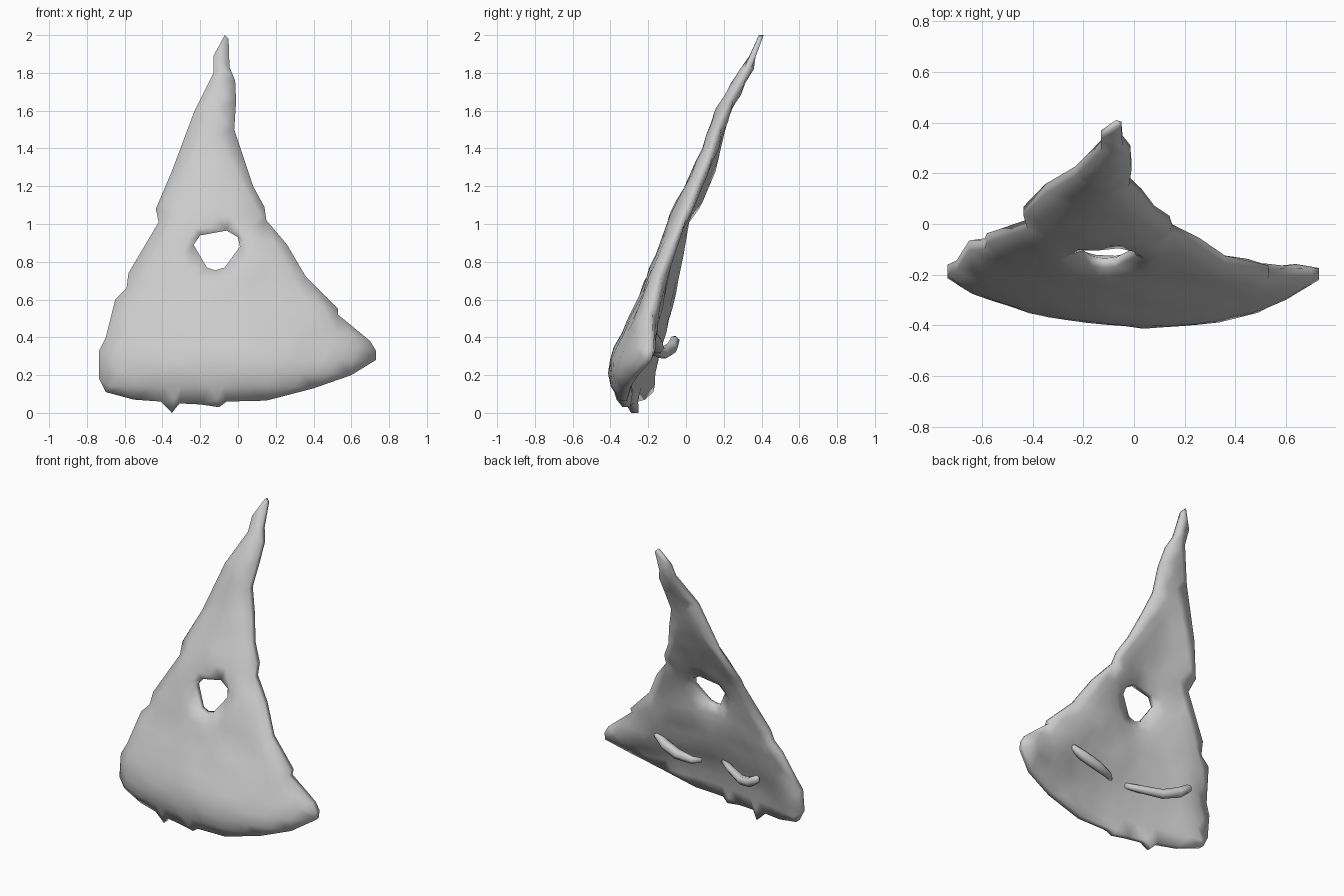
import bpy, bmesh, math, random
from mathutils import Vector
from mathutils.geometry import delaunay_2d_cdt

if "Cube" in bpy.data.objects:
    bpy.data.objects.remove(bpy.data.objects["Cube"])

random.seed(4)

# Plate silhouette and eye hole, seen from the front (x, z)
OUTLINE = [(-.07, 2), (-.05, 1.98), (-.045, 1.83), (-.015, 1.76), (-.01, 1.65), (-.02, 1.5),
           (.03, 1.35), (.08, 1.2), (.14, 1.09), (.15, 1.02), (.26, .89), (.36, .72), (.53, .55),
           (.53, .52), (.70, .38), (.73, .33), (.73, .28), (.6, .2), (.4, .13), (.15, .065),
           (-.06, .06), (-.1, .03), (-.2, .045), (-.31, .05), (-.35, 0), (-.41, .06), (-.55, .07),
           (-.7, .11), (-.735, .18), (-.735, .33), (-.7, .4), (-.65, .6), (-.59, .66), (-.58, .74),
           (-.42, 1.01), (-.435, 1.08), (-.35, 1.28), (-.23, 1.6), (-.13, 1.8), (-.13, 1.89)]
HOLE = [(-.235, .89), (-.2, .94), (-.06, .965), (0, .93), (.01, .88), (-.07, .77), (-.12, .755),
        (-.165, .77)]

# Front profile, bend to each side, bend axis and thickness by height
SPINE = [(0, -.36), (.06, -.375), (.2, -.41), (.31, -.4), (.62, -.245), (.92, -.14), (1.07, -.075),
         (1.37, .075), (1.6, .155), (1.83, .285), (2, .37)]
BEND_LEFT = [(0, .24), (.5, .29), (.75, .4), (1, .65), (1.3, 1.3), (1.6, .8), (2, 0)]
BEND_RIGHT = [(0, .3), (.3, .36), (.5, .2), (.75, .12), (.95, .3), (1.05, .5), (1.3, .5), (2, .5)]
AXIS = [(0, .09), (.3, .06), (.6, -.03), (1, -.13), (2, -.1)]
THICK = [(0, .09), (.2, .13), (.38, .16), (.6, .125), (.9, .085), (1.83, .085), (2, .055)]


def lerp(table, z):
    for (z0, v0), (z1, v1) in zip(table, table[1:]):
        if z <= z1:
            return v0 + (v1 - v0) * (z - z0) / (z1 - z0)
    return table[-1][1]


def inside(p, poly):
    hit = False
    for a, b in zip(poly, poly[1:] + poly[:1]):
        if (a[1] > p[1]) != (b[1] > p[1]):
            if p[0] < a[0] + (p[1] - a[1]) * (b[0] - a[0]) / (b[1] - a[1]):
                hit = not hit
    return hit


def in_plate(p):
    return inside(p, OUTLINE) and not inside(p, HOLE)


def rim_distance(p):
    best = 9
    for poly in (OUTLINE, HOLE):
        for a, b in zip(poly, poly[1:] + poly[:1]):
            a, b = Vector(a), Vector(b)
            t = max(0, min(1, (p - a).dot(b - a) / (b - a).length_squared))
            best = min(best, (p - a - t * (b - a)).length)
    return best


def plate_sides(p):
    """Front and back y of the plate at (x, z)."""
    x, z = p
    w = x - lerp(AXIS, z)
    full = lerp(THICK, z)
    core = min(full, .085) / 2
    mid = lerp(SPINE, z) + core + lerp(BEND_RIGHT if w > 0 else BEND_LEFT, z) * w * w
    d = rim_distance(p)
    edge = .45 + .55 * math.sqrt(min(1, d / .06))
    belly = (full - 2 * core) * min(1, d / .16)  # extra depth on the back
    bump = random.uniform(-.005, .005) if d > .03 else 0
    return mid - core * edge + bump, mid + core * edge + belly + bump


def make_plate():
    pts = [Vector(p) for p in OUTLINE + HOLE]
    n, m = len(OUTLINE), len(HOLE)
    edges = [(i, (i + 1) % n) for i in range(n)] + [(n + i, n + (i + 1) % m) for i in range(m)]
    for row in range(1, 29):
        for col in range(-11, 12):
            p = Vector(((col + .5 * (row % 2)) * .075, row * .07))
            if in_plate(p) and rim_distance(p) > .03:
                pts.append(p)
    verts, _, faces, *_ = delaunay_2d_cdt(pts, edges, [], 0, 1e-5)
    faces = [f for f in faces if in_plate(sum((verts[i] for i in f), Vector((0, 0))) / len(f))]
    bm = bmesh.new()
    sides = [plate_sides(p) for p in verts]
    front = [bm.verts.new((p.x, s[0], p.y)) for p, s in zip(verts, sides)]
    back = [bm.verts.new((p.x, s[1], p.y)) for p, s in zip(verts, sides)]
    count = {}
    for f in faces:
        bm.faces.new([front[i] for i in f])
        bm.faces.new([back[i] for i in reversed(f)])
        for a, b in zip(f, list(f[1:]) + [f[0]]):
            count.setdefault(frozenset((a, b)), []).append((a, b))
    for uses in count.values():  # close the rim
        if len(uses) == 1:
            a, b = uses[0]
            bm.faces.new((front[b], front[a], back[a], back[b]))
    bmesh.ops.delete(bm, geom=[v for v in bm.verts if not v.link_faces], context='VERTS')
    finish(bm, "curved_plate")


def finish(bm, name):
    bmesh.ops.recalc_face_normals(bm, faces=bm.faces)
    for f in bm.faces:
        f.smooth = True
    me = bpy.data.meshes.new(name)
    bm.to_mesh(me)
    bm.free()
    bpy.context.collection.objects.link(bpy.data.objects.new(name, me))


def make_grip(name, path, radius=.03, n=6):
    """Tapered tube along a short path of (x, y, z, scale)."""
    bm = bmesh.new()
    rings = []
    for i, (x, y, z, s) in enumerate(path):
        c = Vector((x, y, z))
        d = (Vector(path[min(i + 1, len(path) - 1)][:3]) - Vector(path[max(i - 1, 0)][:3])).normalized()
        u = d.cross(Vector((0, 0, 1))).normalized()
        v = d.cross(u)
        rings.append([bm.verts.new(c + radius * s * (u * math.cos(a) + v * math.sin(a)))
                      for a in (2 * math.pi * j / n for j in range(n))])
    for r0, r1 in zip(rings, rings[1:]):
        for j in range(n):
            bm.faces.new((r0[j], r0[(j + 1) % n], r1[(j + 1) % n], r1[j]))
    bm.faces.new(rings[0])
    bm.faces.new(rings[-1])
    finish(bm, name)


make_plate()
# Two horn-like grips on the back
make_grip("left_grip", [(-.12, -.23, .345, .6), (-.2, -.185, .33, .8), (-.33, -.12, .315, 1),
                        (-.43, -.075, .345, 1.1), (-.485, -.06, .385, .9), (-.495, -.058, .4, .4)])
make_grip("right_grip", [(.02, -.2, .325, .5), (.07, -.165, .325, .8), (.17, -.15, .345, 1.1),
                         (.27, -.16, .38, 1.1), (.34, -.175, .42, .7), (.37, -.2, .44, .3)])
